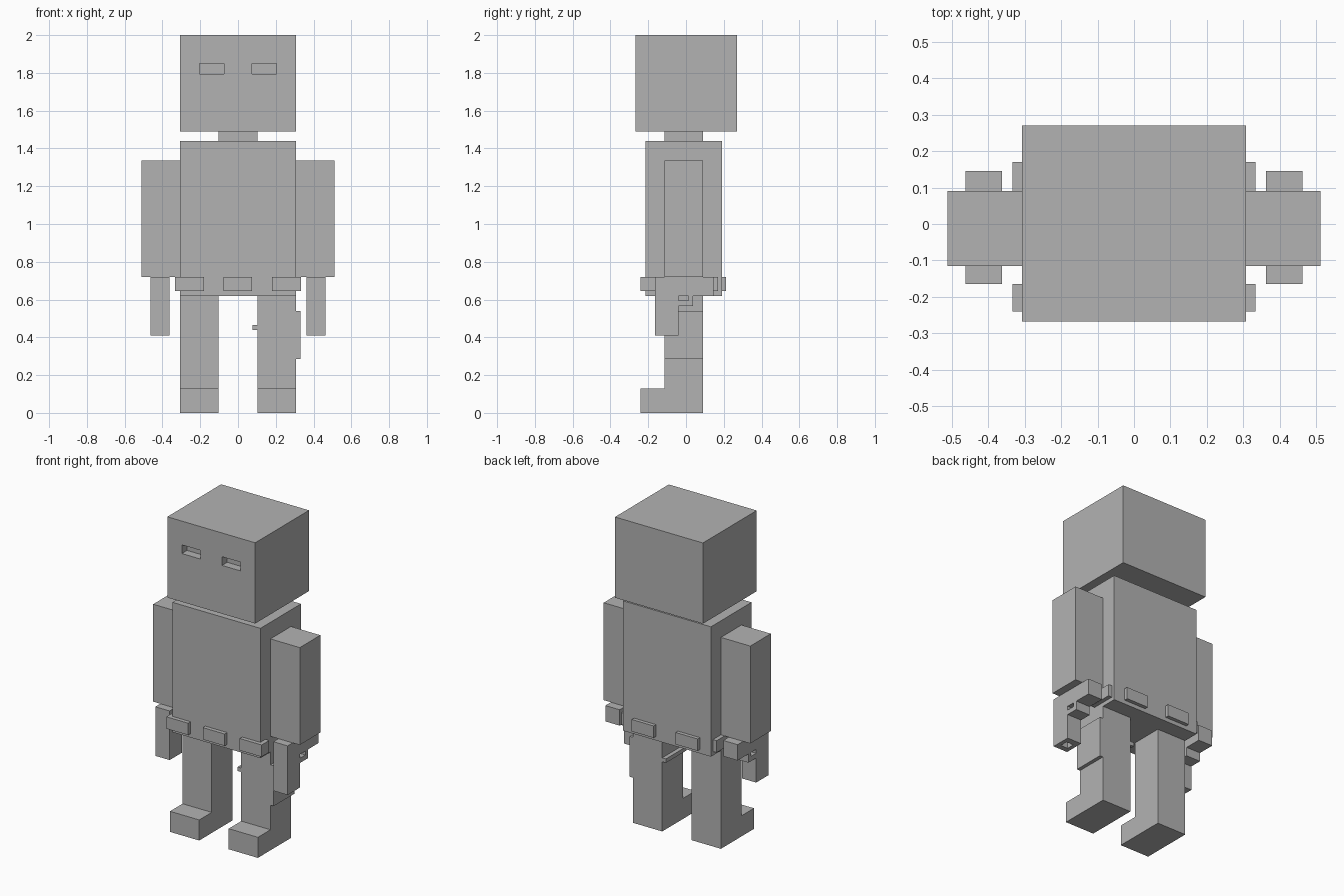
import bpy
import bmesh
from mathutils import Vector

cube = bpy.data.objects.get("Cube")
if cube:
    bpy.data.objects.remove(cube, do_unlink=True)

GREY = (0.45, 0.45, 0.45, 1)
grey = bpy.data.materials.new("plain grey")
grey.use_nodes = True
grey.diffuse_color = GREY
grey.node_tree.nodes["Principled BSDF"].inputs["Base Color"].default_value = GREY


def extrude_profile(name, x0, x1, outline):
    """Extrude a (y, z) outline from x0 to x1."""
    bm = bmesh.new()
    face = bm.faces.new([bm.verts.new((x0, y, z)) for y, z in outline])
    moved = bmesh.ops.extrude_face_region(bm, geom=[face])["geom"]
    verts = [v for v in moved if isinstance(v, bmesh.types.BMVert)]
    bmesh.ops.translate(bm, verts=verts, vec=Vector((x1 - x0, 0, 0)))
    bmesh.ops.recalc_face_normals(bm, faces=bm.faces)
    mesh = bpy.data.meshes.new(name)
    bm.to_mesh(mesh)
    bm.free()
    mesh.materials.append(grey)
    obj = bpy.data.objects.new(name, mesh)
    bpy.context.collection.objects.link(obj)
    return obj


def box(name, xs, ys, zs):
    (y0, y1), (z0, z1) = ys, zs
    return extrude_profile(name, *xs, [(y0, z0), (y1, z0), (y1, z1), (y0, z1)])


def span(side, a, b):
    """Range in x, mirrored to the given side."""
    return sorted((side * a, side * b))


def cut(target, xs, ys, zs):
    """Subtract a box from the target and bake the result."""
    cutter = box("cutter", xs, ys, zs)
    cutter.hide_render = True
    mod = target.modifiers.new("cut", "BOOLEAN")
    mod.operation = "DIFFERENCE"
    mod.solver = "EXACT"
    mod.object = cutter
    bpy.context.view_layer.update()
    graph = bpy.context.evaluated_depsgraph_get()
    baked = bpy.data.meshes.new_from_object(target.evaluated_get(graph))
    target.modifiers.clear()
    target.data = baked
    bpy.data.objects.remove(cutter, do_unlink=True)


LIMB_Y = (-0.115, 0.09)
BELT_Z = (0.645, 0.72)

# Head with sunken eyes, neck and torso
head = box("head", (-0.307, 0.307), (-0.267, 0.27), (1.49, 2))
for side in (-1, 1):
    cut(head, span(side, 0.075, 0.205), (-0.3, -0.215), (1.795, 1.85))
box("neck", (-0.103, 0.103), LIMB_Y, (1.44, 1.49))
box("torso", (-0.307, 0.307), (-0.215, 0.19), (0.62, 1.44))

# Leg with a forward foot, and sidearm with barrel down and grip to the rear
leg_outline = [(-0.24, 0), (0.09, 0), (0.09, 0.62), (-0.115, 0.62),
               (-0.115, 0.13), (-0.24, 0.13)]
gun_outline = [(-0.165, 0.41), (-0.04, 0.41), (-0.04, 0.565), (0.037, 0.565),
               (0.037, 0.62), (0.145, 0.62), (0.145, 0.72), (-0.165, 0.72)]

for side, label in ((1, "left"), (-1, "right")):
    box(label + "_arm", span(side, 0.307, 0.512), LIMB_Y, (0.72, 1.335))
    extrude_profile(label + "_leg", *span(side, 0.103, 0.307), leg_outline)

    gun = extrude_profile(label + "_sidearm", *span(side, 0.362, 0.462), gun_outline)
    cut(gun, span(side, 0.3, 0.5), (-0.04, 0.012), (0.595, 0.62))    # trigger opening
    cut(gun, span(side, 0.387, 0.437), (-0.13, -0.08), (0.38, 0.46))  # muzzle

    # Belt pouches: front corner, side and back
    box(label + "_front_pouch", span(side, 0.18, 0.333), (-0.24, -0.165), BELT_Z)
    box(label + "_side_pouch", span(side, 0.3, 0.333), (0.015, 0.17), BELT_Z)
    box(label + "_back_pouch", span(side, 0.077, 0.23), (0.18, 0.213), BELT_Z)

box("belt_buckle", (-0.078, 0.075), (-0.24, -0.2), BELT_Z)

# Holster on the left thigh with its strap on the inner side
box("holster", (0.3, 0.33), LIMB_Y, (0.285, 0.54))
box("holster_strap", (0.077, 0.11), LIMB_Y, (0.44, 0.465))
